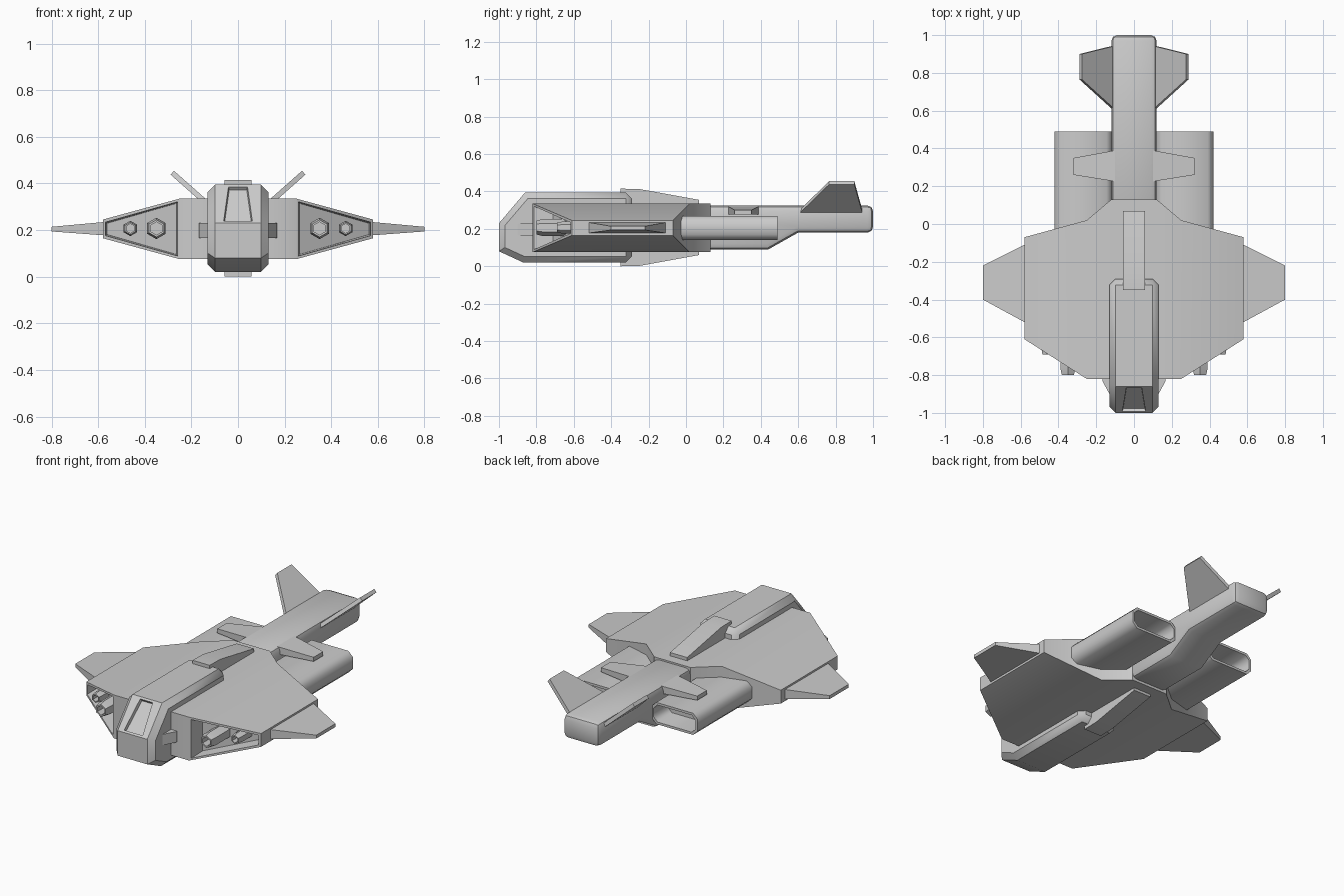
import bpy, bmesh, math
from mathutils import Vector

if "Cube" in bpy.data.objects:
    bpy.data.objects.remove(bpy.data.objects["Cube"])


def finish(name, bm, mirror=False, angle=40):
    bmesh.ops.recalc_face_normals(bm, faces=bm.faces)
    me = bpy.data.meshes.new(name)
    bm.to_mesh(me)
    bm.free()
    ob = bpy.data.objects.new(name, me)
    bpy.context.collection.objects.link(ob)
    bpy.ops.object.select_all(action='DESELECT')
    ob.select_set(True)
    bpy.context.view_layer.objects.active = ob
    bpy.ops.object.shade_smooth_by_angle(angle=math.radians(angle))
    if mirror:
        m = ob.modifiers.new("mirror", 'MIRROR')
        m.use_mirror_merge = False
    return ob


def loft(rings):
    """Skin a list of equal-length rings and cap both ends."""
    bm = bmesh.new()
    vs = [[bm.verts.new(p) for p in r] for r in rings]
    n = len(rings[0])
    for a, b in zip(vs, vs[1:]):
        for i in range(n):
            j = (i + 1) % n
            bm.faces.new((a[i], a[j], b[j], b[i]))
    bm.faces.new(vs[0])
    bm.faces.new(vs[-1])
    bmesh.ops.recalc_face_normals(bm, faces=bm.faces)
    return bm


def prism(profile, half, bevel=0.0, segments=1):
    """Extrude a (y, z) side profile across x, chamfering its square edges."""
    bm = loft([[(x, y, z) for y, z in profile] for x in (-half, half)])
    if bevel:
        edges = [e for e in bm.edges if e.calc_face_angle(0) > math.radians(80)]
        bmesh.ops.bevel(bm, geom=edges, offset=bevel, segments=segments,
                        profile=0.5, affect='EDGES')
    return bm


def fin(name, root, tip, thick_root, thick_tip, direction=(0, 0, 1)):
    """Tapered fin; root and tip are (x, y_front, y_back, z)."""
    d = Vector(direction).normalized()
    rings = []
    for (x, y0, y1, z), t in ((root, thick_root), (tip, thick_tip)):
        a, b, o = Vector((x, y0, z)), Vector((x, y1, z)), d * t / 2
        rings.append([a - o, b - o, b + o, a + o])
    return finish(name, loft(rings), True, 30)


# Wide main hull, lofted from side to side
half = [(0.12, -0.82, 0.13, 0.075, 0.335),
        (0.25, -0.82, 0.02, 0.075, 0.335),
        (0.58, -0.61, -0.07, 0.165, 0.245)]
stations = [(-s[0],) + s[1:] for s in reversed(half)] + half
hull = loft([[(x, y0, z0), (x, y1, z0), (x, y1, z1), (x, y0, z1)]
             for x, y0, y1, z0, z1 in stations])
# Gun bays sunk into the slanted front faces
bays = [f for f in hull.faces
        if f.normal.y < -0.5 and abs(f.calc_center_median().x) > 0.3]
bmesh.ops.inset_individual(hull, faces=bays, thickness=0.018)
bmesh.ops.inset_individual(hull, faces=bays, thickness=0.008)
bmesh.ops.translate(hull, vec=(0, 0.1, 0),
                    verts=list({v for f in bays for v in f.verts}))
finish("hull", hull)

# Cockpit pod with sunken windscreen
pod = prism([(-1, 0.08), (-0.87, 0.02), (-0.29, 0.02), (-0.29, 0.395),
             (-0.86, 0.395), (-1, 0.23)], 0.13, 0.032)
slope = [f for f in pod.faces if f.normal.y < -0.4 and f.normal.z > 0.3
         and abs(f.normal.x) < 0.1]
bmesh.ops.inset_individual(pod, faces=slope, thickness=0.018)
for v in {v for f in slope for v in f.verts}:
    v.co.x *= 0.48 if v.co.z > 0.3 else 0.72
bmesh.ops.inset_individual(pod, faces=slope, thickness=0.005, depth=-0.018)
finish("cockpit_pod", pod)

# Sensor blocks on the cheeks of the pod
finish("cheek_block", loft([
    [(0.10, -0.92, z), (0.13, -0.90, z), (0.168, -0.83, z), (0.168, -0.80, z), (0.10, -0.78, z)]
    for z in (0.165, 0.23)]), True, 20)

# Spine and keel strip behind the pod
finish("spine_keel", prism([(-0.35, 0), (-0.25, 0.002), (0.07, 0.06), (0.07, 0.355),
                            (-0.25, 0.413), (-0.35, 0.415)], 0.057))

# Tail boom
finish("tail_boom", prism([(0.05, 0.09), (0.44, 0.09), (0.60, 0.18), (1.0, 0.18),
                           (1.0, 0.325), (0.05, 0.325)], 0.12, 0.03, 2))


# Engine nacelles with hollow nozzles
def nozzle_ring(y, inset):
    x0, x1, z0, z1 = 0.115 + inset, 0.42 - inset, 0.14 + inset, 0.27 - inset
    c = 0.03 - inset * 0.4
    return [(x0 + c, y, z0), (x1 - c, y, z0), (x1, y, z0 + c), (x1, y, z1 - c),
            (x1 - c, y, z1), (x0 + c, y, z1), (x0, y, z1 - c), (x0, y, z0 + c)]


finish("engine_nacelle", loft([nozzle_ring(-0.15, 0), nozzle_ring(0.49, 0),
                               nozzle_ring(0.49, 0.014), nozzle_ring(0.36, 0.022)]), True, 50)

# Hexagonal guns in the bays
for name, gx, r, y in (("inner_gun", 0.35, 0.046, -0.80), ("outer_gun", 0.462, 0.033, -0.69)):
    profile = [(1, 0.18), (1, 0.035), (0.8, 0), (0.6, 0), (0.6, 0.07)]
    finish(name, loft([[(gx + r * k * math.sin(i * math.pi / 3), y + dy,
                         0.207 + r * k * math.cos(i * math.pi / 3)) for i in range(6)]
                       for k, dy in profile]), True, 30)

# Wing tips, mid stabilisers and canted tail fins
fin("wing_tip", (0.57, -0.525, -0.105, 0.206), (0.80, -0.40, -0.22, 0.204), 0.058, 0.02)
fin("mid_stabiliser", (0.10, 0.225, 0.39, 0.298), (0.32, 0.26, 0.35, 0.288), 0.045, 0.025)
fin("tail_fin", (0.10, 0.60, 0.945, 0.285), (0.282, 0.765, 0.90, 0.446), 0.022, 0.022,
    (-0.62, 0, 0.78))
